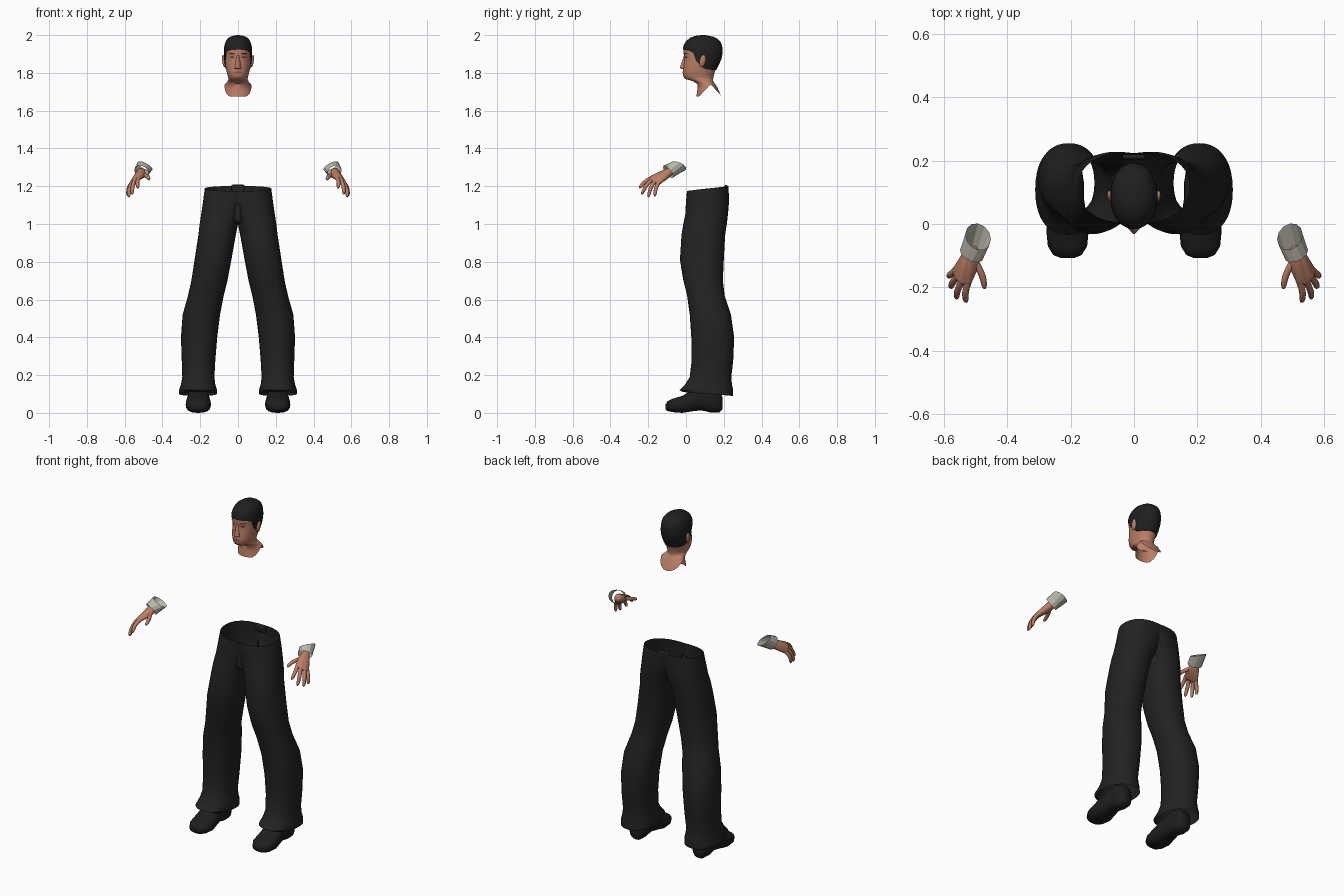
import bpy, bmesh, math
from math import cos, sin, pi
from mathutils import Vector

if "Cube" in bpy.data.objects:
    bpy.data.objects.remove(bpy.data.objects["Cube"])


def material(name, r, g, b):
    m = bpy.data.materials.new(name)
    m.use_nodes = True
    m.diffuse_color = (r, g, b, 1)
    m.node_tree.nodes["Principled BSDF"].inputs["Base Color"].default_value = (r, g, b, 1)
    return m


SKIN = material("skin", .50, .21, .135)
HAIR = material("black hair", .014, .014, .014)
CLOTH = material("black cloth", .016, .016, .017)
LEATHER = material("black leather", .013, .013, .013)
LINEN = material("off white linen", .50, .48, .41)
LIP = material("lip brown", .30, .10, .075)
DARK = material("eye brown", .06, .03, .022)


def finish(name, bm, mat, mirror=False, angle=60):
    bmesh.ops.recalc_face_normals(bm, faces=bm.faces[:])
    mesh = bpy.data.meshes.new(name)
    bm.to_mesh(mesh)
    bm.free()
    mesh.materials.append(mat)
    ob = bpy.data.objects.new(name, mesh)
    bpy.context.collection.objects.link(ob)
    bpy.ops.object.select_all(action='DESELECT')
    ob.select_set(True)
    bpy.context.view_layer.objects.active = ob
    bpy.ops.object.shade_smooth_by_angle(angle=math.radians(angle))
    if mirror:
        mod = ob.modifiers.new("mirror", 'MIRROR')
        mod.use_clip = True
    return ob


def loft(rings, caps=(False, False), closed=True, bm=None):
    """Skin a list of rings with quads."""
    bm = bm or bmesh.new()
    rows = [[bm.verts.new(p) for p in ring] for ring in rings]
    n = len(rows[0])
    for a, b in zip(rows, rows[1:]):
        for i in range(n if closed else n - 1):
            j = (i + 1) % n
            bm.faces.new((a[i], a[j], b[j], b[i]))
    for flag, row in zip(caps, (rows[0], rows[-1])):
        if flag:
            bm.faces.new(row)
    return bm


def power(v, e):
    return math.copysign(abs(v) ** e, v)


def hoop(center, normal, radius, n=12):
    """Circle facing along a normal, always started from the x side."""
    nrm = Vector(normal).normalized()
    u = (Vector((1, 0, 0)) - nrm * nrm.x).normalized()
    v = nrm.cross(u)
    return [Vector(center) + radius * (u * cos(2 * pi * i / n) + v * sin(2 * pi * i / n))
            for i in range(n)]


def hull(balls):
    """Convex hull around balls given as (centre, radius)."""
    src, bm = bmesh.new(), bmesh.new()
    for c, r in balls:
        made = bmesh.ops.create_icosphere(src, subdivisions=2, radius=r)
        bmesh.ops.translate(src, verts=made["verts"], vec=Vector(c))
    for v in src.verts:
        bm.verts.new(v.co)
    src.free()
    bmesh.ops.convex_hull(bm, input=bm.verts[:])
    bmesh.ops.delete(bm, geom=[v for v in bm.verts if not v.link_faces], context='VERTS')
    return bm


# Trousers: one leg as (height, inner x, outer x, front y, back y), mirrored
LEG = [(.10, .112, .311, -.015, .25), (.12, .110, .312, -.035, .25), (.15, .12, .302, -.005, .243),
       (.19, .125, .295, .02, .24), (.28, .12, .298, .03, .25), (.40, .11, .302, .028, .255),
       (.52, .095, .293, .02, .238), (.62, .076, .265, .006, .205), (.70, .056, .247, -.014, .195),
       (.81, .035, .23, -.032, .20), (.94, .012, .21, -.024, .207), (1.0, 0, .203, -.014, .216),
       (1.05, -.03, .195, -.004, .222), (1.12, -.075, .185, 0, .228), (1.188, -.12, .176, .005, .225)]


def leg_ring(z, xi, xo, yf, yb, n=40):
    pts = []
    for i in range(n):
        t = 2 * pi * i / n
        x = (xi + xo) / 2 + (xo - xi) / 2 * power(cos(t), .9)
        y = (yf + yb) / 2 + (yb - yf) / 2 * power(sin(t), .9)
        tilt = .013 * sin(t) * (1 if z > 1.15 else -.8 if z < .11 else 0)
        pts.append((max(x, 0), y, z + tilt))
    return pts


bm = loft([leg_ring(*row) for row in LEG])
inner = [f for f in bm.faces if all(v.co.x < 1e-5 for v in f.verts)]
bmesh.ops.delete(bm, geom=inner, context='FACES')
finish("trousers", bm, CLOTH, mirror=True)
finish("fly_fold", hull([((0, .025, 1.09), .02), ((0, .03, 1.03), .028)]), CLOTH)
finish("back_belt_loop", hull([((x, .212, z), .008) for x in (-.028, .028) for z in (1.17, 1.2)]), CLOTH)

# Shoes: cross sections along y as (y, half width, top, bottom)
SHOE = [(-.108, .02, .045, .02), (-.098, .045, .062, .01), (-.07, .062, .075, .004),
        (-.02, .067, .09, 0), (.03, .06, .12, .008), (.08, .052, .145, .014),
        (.13, .052, .15, .002), (.175, .045, .13, .002), (.194, .024, .08, .02)]
rings = []
for y, w, top, low in SHOE:
    rings.append([(.21 + w * power(cos(t), .75), y, (top + low) / 2 + (top - low) / 2 * power(sin(t), .8))
                  for t in (2 * pi * i / 20 for i in range(20))])
finish("shoes", loft(rings, (True, True)), LEATHER, mirror=True)

# Shirt cuffs: short open tubes
finish("shirt_cuffs", loft([hoop((.492, -.04, 1.307), (-.45, .35, .82), .045),
                            hoop((.512, -.095, 1.277), (-.35, .75, .55), .04)]),
       LINEN, mirror=True, angle=25)

# Hands: hulled palm and tapered fingers as (knuckle, tip)
FINGERS = {"index": ((.523, -.182, 1.245), (.53, -.247, 1.19)),
           "middle": ((.543, -.18, 1.236), (.56, -.235, 1.156)),
           "ring": ((.557, -.165, 1.226), (.578, -.2, 1.142)),
           "little": ((.563, -.146, 1.217), (.584, -.165, 1.147)),
           "thumb": ((.498, -.125, 1.26), (.471, -.205, 1.235))}
palm = [((.513, -.09, 1.274), .024), ((.516, -.12, 1.262), .023)]
palm += [(knuckle, .011) for knuckle, tip in FINGERS.values()]
finish("palms", hull(palm), SKIN, mirror=True)
for label, (knuckle, tip) in FINGERS.items():
    a, b = Vector(knuckle), Vector(tip)
    d = b - a
    bend = Vector((.006, -.004, .005)) if label != "thumb" else Vector((-.006, 0, .003))
    steps = ((0, .0115), (.3, .0105), (.55, .0105), (.85, .009), (.96, .006), (1, .002))
    rings = [hoop(a + d * s + bend * sin(pi * s), d, r, 10) for s, r in steps]
    finish(label + "_fingers", loft(rings, (True, True)), SKIN, mirror=True)

# Head profile: (height, half width, front y, back y)
HEAD = [(1.675, .071, .055, .185), (1.71, .063, .06, .165), (1.74, .059, .062, .148),
        (1.757, .055, .035, .144), (1.768, .05, -.006, .144), (1.785, .055, -.016, .147),
        (1.81, .061, -.017, .154), (1.83, .065, -.013, .163), (1.86, .069, -.01, .18),
        (1.885, .071, -.007, .187), (1.905, .071, -.013, .19), (1.94, .069, -.011, .189),
        (1.965, .061, .003, .177), (1.983, .046, .026, .155), (1.993, .026, .055, .128),
        (1.996, .004, .085, .098)]


def head_point(t, z, grow=0.0):
    """Point on the head at angle t (front is -90 degrees) and height z."""
    for lo, hi in zip(HEAD, HEAD[1:]):
        if z <= hi[0]:
            break
    k = min(1, (z - lo[0]) / (hi[0] - lo[0]))
    w, yf, yb = (p + (q - p) * k for p, q in zip(lo[1:], hi[1:]))
    return Vector(((w + grow) * power(cos(t), .95), (yf + yb) / 2 + ((yb - yf) / 2 + grow) * power(sin(t), .95), z))


ANGLES = [2 * pi * i / 40 for i in range(40)]
rings = []
for k, row in enumerate(HEAD):
    ring = [head_point(t, row[0]) for t in ANGLES]
    for p in ring:  # neckline cut higher at the sides
        p.z += (.065, .038, .014)[k] * max(0, 1 - abs(p.y - .13) / .06) if k < 3 else 0
    rings.append(ring)
finish("head", loft(rings, (False, True)), SKIN)


# Hair: shell from the hairline up to the crown
def hairline(t):
    y = head_point(t, 1.88).y
    line = [(-.02, 1.925), (.02, 1.918), (.045, 1.905), (.06, 1.855), (.08, 1.85),
            (.1, 1.83), (.13, 1.818), (.2, 1.815)]
    for (y0, z0), (y1, z1) in zip(line, line[1:]):
        if y <= y1:
            return z0 + (z1 - z0) * max(0, (y - y0) / (y1 - y0))
    return z1


rings = [[head_point(t, hairline(t), -.002) for t in ANGLES]]
for s in (0, .15, .3, .45, .6, .72, .82, .9, .95, 1):
    ring = [head_point(t, hairline(t) + (1.996 - hairline(t)) * s, .004) for t in ANGLES]
    for p in ring:
        p.z += .004 * s
    rings.append(ring)
finish("hair", loft(rings, (False, True)), HAIR)

# Ears and nose
bm = bmesh.new()
bmesh.ops.create_uvsphere(bm, u_segments=14, v_segments=10, radius=1)
for v in bm.verts:
    v.co = Vector((.075 + .009 * v.co.x + .004 * v.co.z, .088 + .017 * v.co.y + .005 * v.co.z,
                   1.863 + .032 * v.co.z))
finish("ears", bm, SKIN, mirror=True)
finish("nose", hull([((0, -.006, 1.888), .006), ((0, -.025, 1.829), .007),
                     ((.012, -.012, 1.827), .006), ((-.012, -.012, 1.827), .006)]), SKIN)


# Face details: thin plates that follow the head
def face_plate(name, x0, x1, z, height, mat, rise=0.0, mirror=True):
    rows = []
    for side in (-1, 0, 1):
        row = []
        for i in range(9):
            s = i / 8
            t = -pi / 2 + (x0 + (x1 - x0) * s) / .07
            row.append(head_point(t, z + rise * s + side * height / 2 * (.25 + .75 * sin(pi * s)), .0025))
        rows.append(row)
    return finish(name, loft(rows, closed=False), mat, mirror)


face_plate("eyebrows", .012, .05, 1.9, .008, DARK, .003)
face_plate("eyes", .017, .043, 1.883, .010, DARK)
face_plate("lips", -.025, .025, 1.803, .013, LIP, mirror=False)
